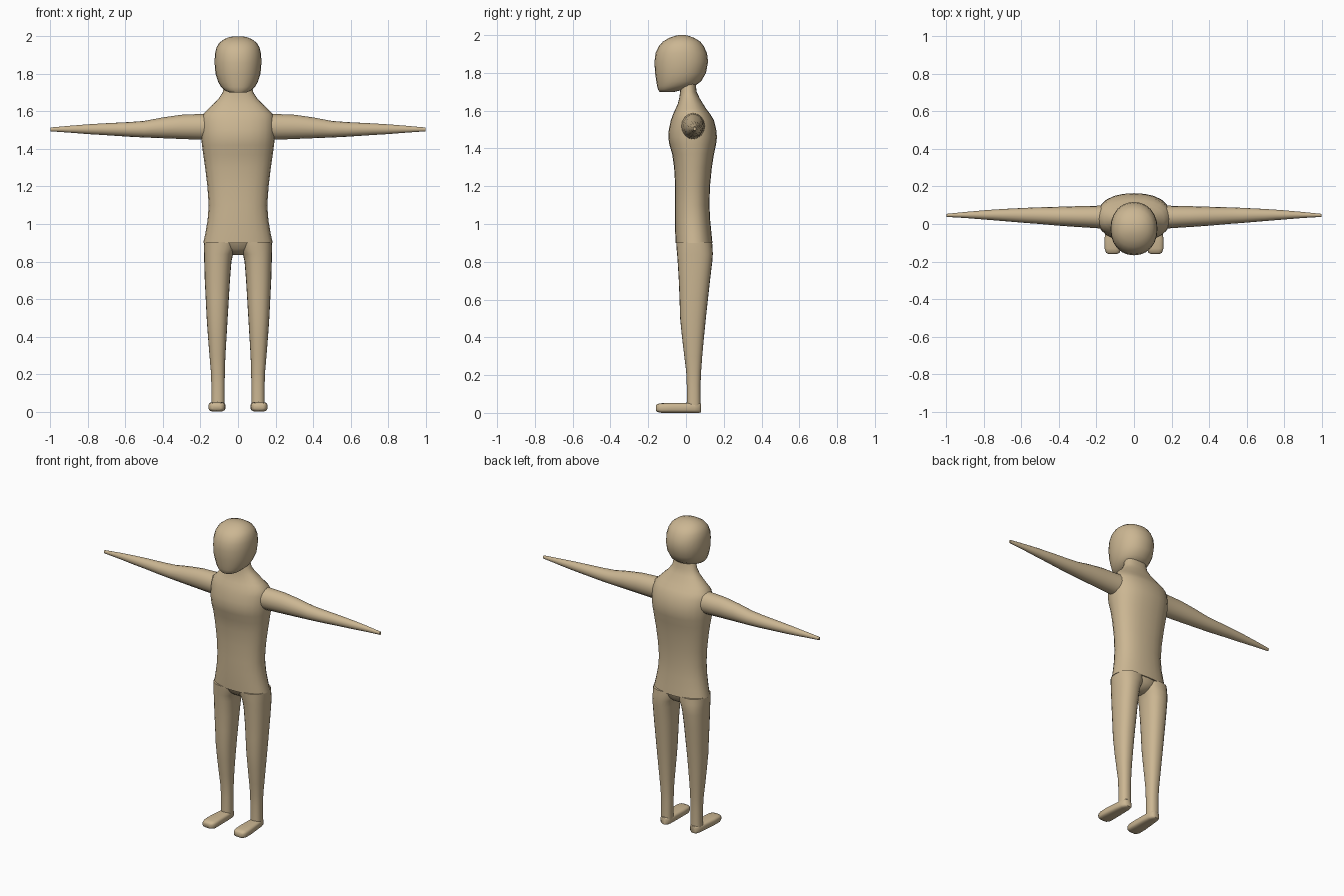
import bpy, bmesh
from math import cos, sin, pi, copysign

skin = bpy.data.materials.new("tan")
skin.diffuse_color = (0.60, 0.47, 0.29, 1)


def loft(name, axis, rows, sides=24, power=2.0, mirror=False):
    """Skin rounded sections (position, a_min, a_max, b_min, b_max) along an axis."""
    bm = bmesh.new()
    rings = []
    for p, a0, a1, b0, b1 in rows:
        ring = []
        for i in range(sides):
            t = 2 * pi * i / sides
            c, s = cos(t), sin(t)
            a = (a0 + a1) / 2 + (a1 - a0) / 2 * copysign(abs(c) ** (2 / power), c)
            b = (b0 + b1) / 2 + (b1 - b0) / 2 * copysign(abs(s) ** (2 / power), s)
            co = {"x": (p, a, b), "y": (a, p, b), "z": (a, b, p)}[axis]
            ring.append(bm.verts.new(co))
        rings.append(ring)
    for r, q in zip(rings, rings[1:]):
        for i in range(sides):
            j = (i + 1) % sides
            bm.faces.new((r[i], r[j], q[j], q[i]))
    bm.faces.new(rings[0])
    bm.faces.new(rings[-1])
    bmesh.ops.recalc_face_normals(bm, faces=bm.faces)
    me = bpy.data.meshes.new(name)
    bm.to_mesh(me)
    bm.free()
    ob = bpy.data.objects.new(name, me)
    bpy.context.collection.objects.link(ob)
    me.materials.append(skin)
    bpy.ops.object.select_all(action="DESELECT")
    ob.select_set(True)
    bpy.context.view_layer.objects.active = ob
    bpy.ops.object.shade_smooth_by_angle(angle=0.9)
    if mirror:
        ob.modifiers.new("Mirror", "MIRROR")
    return ob


def sym(z, w, y0, y1):
    return (z, -w, w, y0, y1)


# torso with shoulders and neck
loft("torso", "z", [
    sym(0.90, .185, -.055, .140), sym(0.95, .174, -.057, .135),
    sym(1.02, .162, -.058, .128), sym(1.10, .156, -.058, .124),
    sym(1.20, .163, -.057, .127), sym(1.30, .175, -.063, .137),
    sym(1.37, .185, -.073, .148), sym(1.42, .192, -.088, .159),
    sym(1.46, .196, -.094, .164), sym(1.50, .197, -.091, .160),
    sym(1.55, .196, -.080, .148), sym(1.585, .186, -.067, .126),
    sym(1.61, .160, -.055, .107), sym(1.635, .137, -.044, .091),
    sym(1.665, .105, -.036, .073), sym(1.70, .082, -.031, .056),
    sym(1.76, .070, -.030, .050)], power=2.3)

# head
loft("head", "z", [
    sym(1.700, .045, -.140, -.060), sym(1.712, .070, -.148, -.010),
    sym(1.730, .090, -.153, .045), sym(1.755, .105, -.157, .080),
    sym(1.80, .120, -.164, .106), sym(1.86, .125, -.167, .117),
    sym(1.905, .123, -.161, .111), sym(1.94, .115, -.145, .095),
    sym(1.965, .100, -.123, .076), sym(1.985, .074, -.090, .045),
    sym(1.996, .045, -.058, .015), sym(2.00, .018, -.035, -.008)], power=2.15)

# tapering arms
loft("arm", "x", [
    (.12, -.030, .105, 1.450, 1.590), (.20, -.022, .097, 1.449, 1.586),
    (.30, -.016, .095, 1.453, 1.582), (.40, -.009, .092, 1.457, 1.568),
    (.50, .000, .089, 1.461, 1.549), (.58, .006, .086, 1.465, 1.543),
    (.70, .016, .080, 1.473, 1.537), (.80, .024, .073, 1.479, 1.531),
    (.90, .032, .064, 1.487, 1.523), (1.00, .038, .054, 1.494, 1.514)],
    sides=16, mirror=True)

# pelvis bridge between the legs
loft("pelvis", "z", [
    sym(.835, .025, .015, .080), sym(.85, .055, -.010, .105),
    sym(.87, .090, -.035, .125), sym(.905, .130, -.050, .135)], power=2.4)

# legs
loft("leg", "z", [
    (.02, .072, .142, .003, .077), (.06, .071, .142, .004, .077),
    (.15, .071, .142, .004, .077), (.22, .070, .145, .001, .080),
    (.30, .067, .152, -.009, .086), (.40, .061, .160, -.021, .095),
    (.50, .055, .167, -.031, .105), (.60, .049, .172, -.034, .116),
    (.70, .043, .177, -.038, .127), (.80, .035, .180, -.044, .139),
    (.84, .026, .181, -.047, .142), (.87, .008, .182, -.050, .141),
    (.905, .002, .181, -.052, .138)], power=2.3, mirror=True)

# feet
loft("foot", "y", [
    (-.160, .090, .136, .012, .038), (-.152, .076, .150, .005, .047),
    (-.130, .068, .157, .000, .051), (-.080, .067, .157, .000, .053),
    (.000, .069, .149, .000, .053), (.045, .071, .144, .000, .053),
    (.070, .078, .136, .000, .053), (.080, .090, .124, .004, .050)],
    power=3.2, mirror=True)
